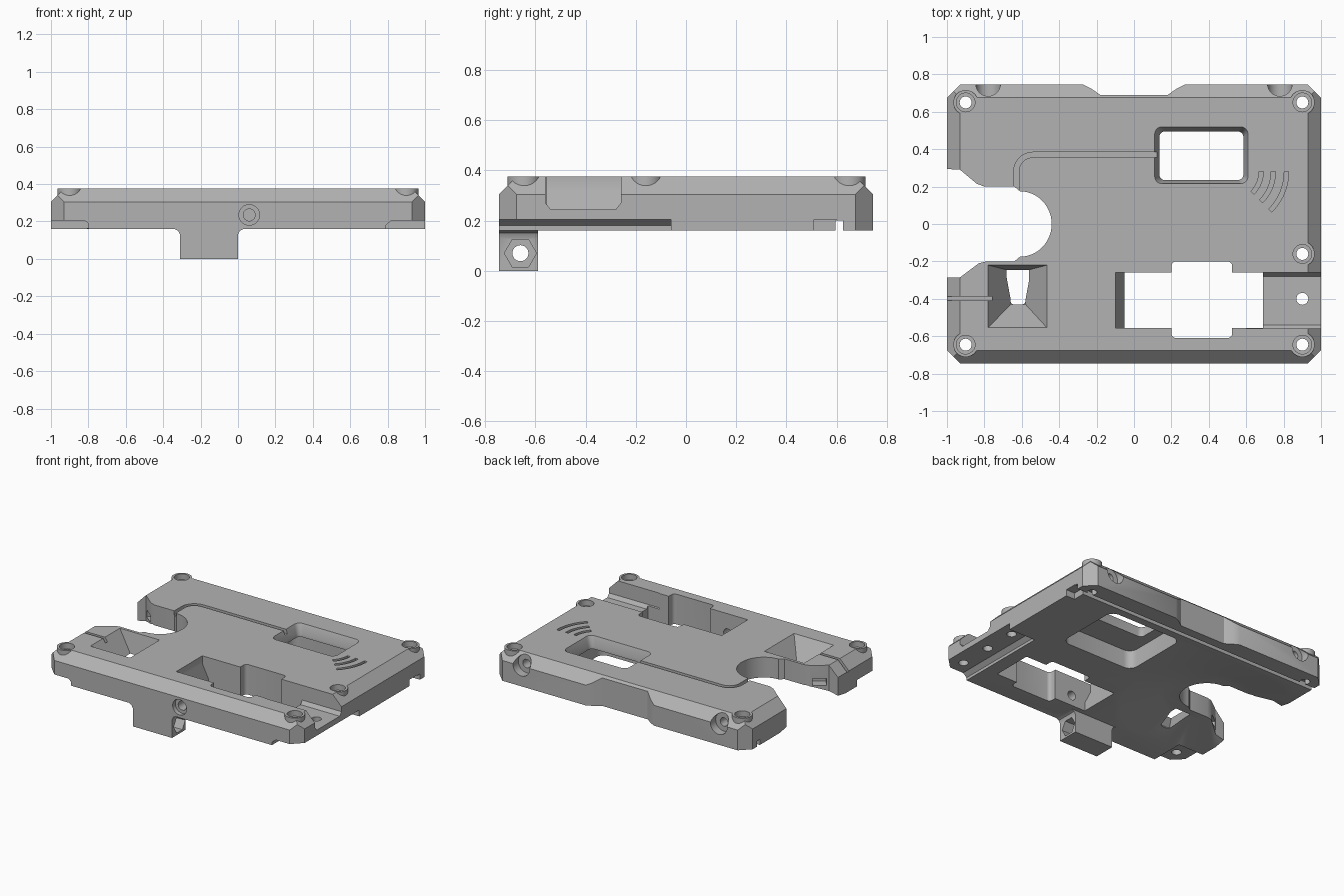
import bpy, bmesh, math
from mathutils import Vector, Matrix

old = bpy.data.objects.get("Cube")
if old:
    bpy.data.objects.remove(old, do_unlink=True)

grey = bpy.data.materials.new("plain_grey")
grey.use_nodes = True
grey.diffuse_color = (0.45, 0.45, 0.45, 1)
grey.node_tree.nodes["Principled BSDF"].inputs["Base Color"].default_value = grey.diffuse_color

TOP, LOW, HALF_Y = 0.375, 0.16, 0.745
OVER, UNDER = TOP + 0.05, -0.05


def finish(name, bm):
    bmesh.ops.recalc_face_normals(bm, faces=bm.faces)
    mesh = bpy.data.meshes.new(name)
    bm.to_mesh(mesh)
    bm.free()
    mesh.materials.append(grey)
    ob = bpy.data.objects.new(name, mesh)
    bpy.context.scene.collection.objects.link(ob)
    return ob


def loft(name, low, high):
    """Solid between two matching loops of 3D points."""
    bm = bmesh.new()
    a = [bm.verts.new(p) for p in low]
    b = [bm.verts.new(p) for p in high]
    bm.faces.new(a)
    bm.faces.new(b)
    for i in range(len(a)):
        j = (i + 1) % len(a)
        bm.faces.new((a[i], a[j], b[j], b[i]))
    return finish(name, bm)


def prism(name, pts, lo, hi, axis="z"):
    put = {"x": lambda p, t: (t, p[0], p[1]),
           "y": lambda p, t: (p[0], t, p[1]),
           "z": lambda p, t: (p[0], p[1], t)}[axis]
    return loft(name, [put(p, lo) for p in pts], [put(p, hi) for p in pts])


def rect(x0, x1, y0, y1, r=0.0):
    """Rectangle outline with optional rounded corners."""
    if not r:
        return [(x0, y0), (x1, y0), (x1, y1), (x0, y1)]
    pts = []
    for k, (cx, cy) in enumerate([(x1 - r, y1 - r), (x0 + r, y1 - r),
                                  (x0 + r, y0 + r), (x1 - r, y0 + r)]):
        for s in range(6):
            a = math.pi / 2 * (k + s / 5)
            pts.append((cx + r * math.cos(a), cy + r * math.sin(a)))
    return pts


def circle(cx, cy, r, n=32, turn=0.0):
    return [(cx + r * math.cos(turn + math.tau * i / n),
             cy + r * math.sin(turn + math.tau * i / n)) for i in range(n)]


def at(pts, z):
    return [(p[0], p[1], z) for p in pts]


def ribbon(path, w):
    """Outline of constant width around an open 2D path."""
    left, right = [], []
    for i, p in enumerate(path):
        d = Vector(path[min(i + 1, len(path) - 1)]) - Vector(path[max(i - 1, 0)])
        n = Vector((-d.y, d.x)).normalized() * w / 2
        left.append(Vector(p) + n)
        right.append(Vector(p) - n)
    return left + right[::-1]


def combine(target, tools, op):
    for t in tools:
        m = target.modifiers.new(t.name, "BOOLEAN")
        m.operation, m.solver, m.object = op, "EXACT", t
    bpy.context.view_layer.update()
    mesh = bpy.data.meshes.new_from_object(
        target.evaluated_get(bpy.context.evaluated_depsgraph_get()))
    target.modifiers.clear()
    target.data = mesh
    for t in tools:
        bpy.data.objects.remove(t, do_unlink=True)


# Plate with sloped upper rim and clipped corners
C = 0.07
body = prism("base_plate", rect(-1, 1, -HALF_Y, HALF_Y), LOW, TOP - C)
rim = loft("rim", at(rect(-1, 1, -HALF_Y, HALF_Y), TOP - C),
           at(rect(-1 + C, 1 - C, -HALF_Y + C, HALF_Y - C), TOP))
combine(body, [rim], "UNION")
corners = []
for sx in (-1, 1):
    for sy in (-1, 1):
        tri = [(sx, sy * (HALF_Y - C)), (sx * (1 - C), sy * HALF_Y),
               (sx * (1 - C + 0.1), sy * (HALF_Y + 0.1)), (sx * 1.1, sy * (HALF_Y - C + 0.1 - 0.1 + 0))]
        tri[3] = (sx * 1.1, sy * (HALF_Y - C - 0.1 + 0.1))
        corners.append(prism("corner", tri, UNDER, OVER))
combine(body, corners, "DIFFERENCE")

# Screw bosses and nut foot
bosses = [(-0.9, 0.65), (0.9, 0.65), (-0.9, -0.645), (0.9, -0.645), (0.9, -0.16)]
adds = [prism("boss", circle(x, y, 0.066), LOW + 0.05, TOP) for x, y in bosses]
foot = [(-0.31, 0), (0, 0), (0, 0.13), (0.01, 0.15), (0.03, LOW), (0.03, 0.2),
        (-0.34, 0.2), (-0.34, LOW), (-0.32, 0.15), (-0.31, 0.13)]
adds.append(prism("foot", foot, -HALF_Y, -0.59, "y"))
combine(body, adds, "UNION")

cuts = []


def cut(pts, lo, hi, axis="z"):
    cuts.append(prism("cutter", pts, lo, hi, axis))


def taper(low, z0, high, z1):
    cuts.append(loft("cutter", at(low, z0), at(high, z1)))


# Screw holes with counterbores
for x, y in bosses:
    cut(circle(x, y, 0.032, 24), UNDER, OVER)
    cut(circle(x, y, 0.05), TOP - 0.04, OVER)
cut(circle(0.9, -0.4, 0.032, 24), UNDER, OVER)
for x in (-0.78, 0.78):
    cut(circle(x, 0.3, 0.066), 0.685, 0.85, "y")
    cut(circle(x, 0.3, 0.03, 24), 0.58, 0.85, "y")
cut(circle(0.06, 0.235, 0.055), -0.85, -0.715, "y")
cut(circle(0.06, 0.235, 0.032, 24), -0.85, -0.5, "y")
cut(circle(-0.66, 0.07, 0.032, 24), -0.5, 0.2, "x")
cut(circle(-0.66, 0.07, 0.064, 6), -0.09, 0.2, "x")

# Rear shallow notch
cut([(-0.29, 0.8), (-0.27, HALF_Y), (-0.23, 0.725), (-0.18, 0.69),
     (0.18, 0.69), (0.23, 0.725), (0.27, HALF_Y), (0.29, 0.8)], UNDER, OVER)

# Round finger opening on the side
arc = [(-0.61 + 0.17 * math.cos(a), 0.175 * math.sin(a))
       for a in [math.pi * (i / 24 - 0.5) for i in range(25)]]
cut([(-1.1, -0.29), (-0.93, -0.285), (-0.83, -0.21), (-0.79, -0.2), (-0.64, -0.2)] + arc
    + [(-0.64, 0.2), (-0.8, 0.2), (-0.84, 0.215), (-0.93, 0.29), (-1.1, 0.3)], UNDER, OVER)
taper(circle(-0.6, 0, 0.58, 64), LOW - 0.01, circle(-0.6, 0, 0.3, 64), 0.23)
for s in (-1, 1):
    d = Vector((0.8, -0.6))
    mid = Vector((-0.88, 0.25))
    slot = [mid + d * u + Vector((0.6, 0.8)) * v for u, v in rect(-0.045, 0.045, -0.05, 0.07)]
    cut([(p.x, s * p.y) for p in slot], 0.23, 0.28)

# Small window with a bevelled lip and a pocket below it
taper(rect(0.135, 0.585, 0.235, 0.495, 0.03), 0.31, rect(0.11, 0.61, 0.215, 0.52, 0.04), TOP + 0.001)
cut(rect(0.135, 0.585, 0.235, 0.495, 0.03), UNDER, OVER)
cut(rect(0.06, 0.64, 0.04, 0.54, 0.06), UNDER, 0.29)

# Large cross window, sloped end and side channel
cut(rect(-0.05, 0.69, -0.555, -0.26), UNDER, OVER)
cut(rect(0.2, 0.525, -0.61, -0.2, 0.025), UNDER, OVER)
cut([(-0.1, OVER), (-0.1, 0.32), (-0.05, 0.22), (0.1, 0.22), (0.1, OVER)], -0.555, -0.26, "y")
cut([(-0.56, OVER), (-0.56, 0.27), (-0.54, 0.245), (-0.28, 0.245), (-0.26, 0.27), (-0.26, OVER)],
    0.6, 1.1, "x")

# Funnel recess with a slot
taper(rect(-0.66, -0.58, -0.43, -0.25), 0.2, rect(-0.78, -0.465, -0.555, -0.22), TOP + 0.001)
cut(rect(-0.66, -0.58, -0.43, -0.25, 0.02), UNDER, 0.3)

# Engraved grooves on top
bend = [(-0.54 - 0.09 * math.sin(a), 0.28 + 0.09 * math.cos(a))
        for a in [math.pi / 2 * i / 8 for i in range(9)]]
cut(ribbon([(0.13, 0.37)] + bend + [(-0.63, 0.15)], 0.028), TOP - 0.03, OVER)
cut(rect(-1.1, -0.76, -0.41, -0.388), 0.3, OVER)
for r in (0.16, 0.225, 0.295):
    path = [(0.52 + r * math.cos(a), 0.28 + r * math.sin(a))
            for a in [-math.pi / 4 * i / 10 for i in range(11)]]
    cut(ribbon(path, 0.023), TOP - 0.025, OVER)

# Steps and groove along the underside
cut(rect(0.595, 0.625, UNDER, 0.2), -1.1, 1.1, "x")
cut([(0.79, UNDER), (0.79, 0.18), (0.82, 0.205), (1.1, 0.205), (1.1, UNDER)], -0.9, -0.06, "y")
cut([(-0.8, UNDER), (-0.8, 0.19), (-0.82, 0.205), (-1.1, 0.205), (-1.1, UNDER)], -0.9, -0.5, "y")
cut(rect(0.93, 1.1, 0.51, 0.6), UNDER, 0.205)
combine(body, cuts, "DIFFERENCE")

# Clean shading with sharp edges
bpy.ops.object.select_all(action="DESELECT")
body.select_set(True)
bpy.context.view_layer.objects.active = body
bpy.ops.object.shade_smooth_by_angle(angle=math.radians(30))
